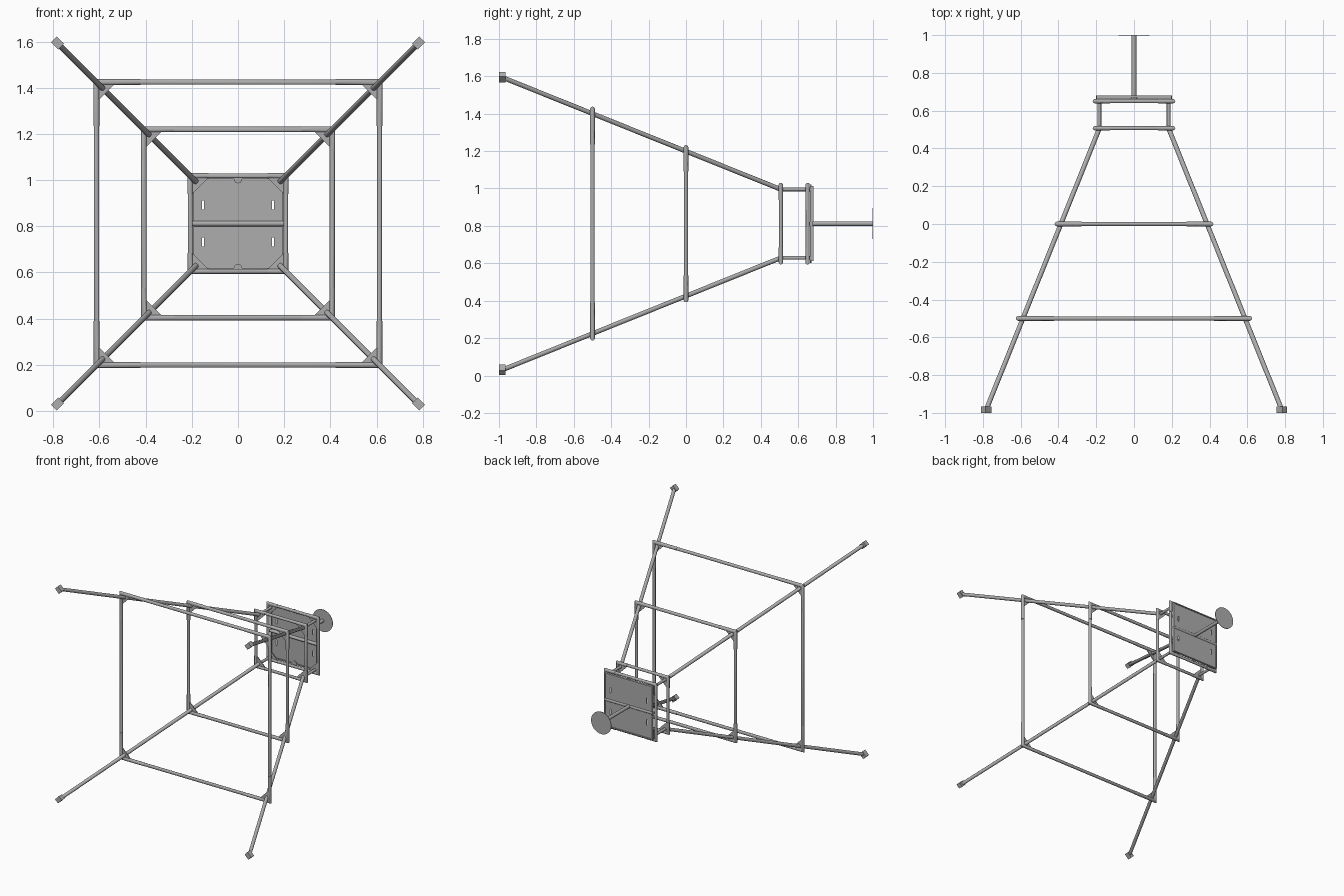
import bpy, bmesh, math
from mathutils import Vector, Matrix

if "Cube" in bpy.data.objects:
    bpy.data.objects.remove(bpy.data.objects["Cube"])

CZ = 0.812         # height of the long axis
SEG = 12
CORNERS = [(1, 1), (-1, 1), (-1, -1), (1, -1)]


def material(name, grey):
    m = bpy.data.materials.new(name)
    m.use_nodes = True
    col = (grey, grey, grey, 1)
    m.diffuse_color = col
    m.node_tree.nodes["Principled BSDF"].inputs["Base Color"].default_value = col
    return m


steel = material("grey steel", 0.42)


def finish(bm, name, smooth=True):
    bmesh.ops.recalc_face_normals(bm, faces=bm.faces)
    me = bpy.data.meshes.new(name)
    bm.to_mesh(me)
    bm.free()
    if smooth:
        me.shade_smooth()
        me.set_sharp_from_angle(angle=math.radians(35))
    me.materials.append(steel)
    ob = bpy.data.objects.new(name, me)
    bpy.context.collection.objects.link(ob)
    return ob


def add_tube(bm, a, b, r, seg=SEG):
    a, b = Vector(a), Vector(b)
    turn = (b - a).to_track_quat('Z', 'Y').to_matrix().to_4x4()
    bmesh.ops.create_cone(bm, cap_ends=True, segments=seg, radius1=r, radius2=r,
                          depth=(b - a).length,
                          matrix=Matrix.Translation((a + b) / 2) @ turn)


def tube(name, a, b, r, seg=SEG):
    bm = bmesh.new()
    add_tube(bm, a, b, r, seg)
    finish(bm, name)


def add_box(bm, centre, size, spin=0):
    bmesh.ops.create_cube(bm, size=1, matrix=Matrix.Translation(centre)
                          @ Matrix.Rotation(spin, 4, 'Y') @ Matrix.Diagonal((*size, 1)))


def sweep(bm, rings, closed=False):
    loops = [[bm.verts.new(p) for p in ring] for ring in rings]
    pairs = list(zip(loops, loops[1:] + loops[:1]))
    for p, q in pairs if closed else pairs[:-1]:
        for i in range(len(p)):
            j = (i + 1) % len(p)
            bm.faces.new((p[i], p[j], q[j], q[i]))
    if not closed:
        bm.faces.new(loops[0])
        bm.faces.new(loops[-1])


def ring(y, h, r, sx, sz, cut_x=None, cut_z=None):
    """Mitred tube section at a corner, or a straight one where cut."""
    out = []
    for i in range(SEG):
        a = math.tau * i / SEG
        d = h + r * math.cos(a)
        x = sx * (d if cut_x is None else cut_x)
        z = sz * (d if cut_z is None else cut_z)
        out.append((x, y + r * math.sin(a), CZ + z))
    return out


def square_frame(name, y, h, r, sleeve):
    bm = bmesh.new()
    sweep(bm, [ring(y, h, r * 0.92, *c) for c in CORNERS], True)
    for sx, sz in CORNERS:
        # Corner sleeve, mitred
        sweep(bm, [ring(y, h, r, sx, sz, cut_x=h - sleeve), ring(y, h, r, sx, sz),
                   ring(y, h, r, sx, sz, cut_z=h - sleeve)])
        # Triangular gusset plate
        tri = [(h, h), (h - 0.088, h), (h, h - 0.088)]
        sweep(bm, [[(sx * u, y + dy, CZ + sz * v) for u, v in tri] for dy in (-0.003, 0.003)])
    finish(bm, name)


# Bracing frames, wide to narrow
square_frame("wide_frame", -0.5, 0.613, 0.0125, 0.19)
square_frame("middle_frame", 0.0, 0.408, 0.0125, 0.13)
square_frame("narrow_frame", 0.507, 0.207, 0.0115, 0.08)
square_frame("panel_frame", 0.65, 0.207, 0.0115, 0.08)

# Splayed legs, their feet and the short spacers
for sx, sz in CORNERS:
    tag = ("upper_" if sz > 0 else "lower_") + ("left" if sx > 0 else "right")
    tube(tag + "_leg", (sx * 0.783, -0.985, CZ + sz * 0.783),
         (sx * 0.183, 0.507, CZ + sz * 0.183), 0.0125)
    tube(tag + "_spacer", (sx * 0.183, 0.5, CZ + sz * 0.183),
         (sx * 0.183, 0.668, CZ + sz * 0.183), 0.01)
    bm = bmesh.new()
    add_box(bm, (sx * 0.782, -0.983, CZ + sz * 0.782), (0.034, 0.034, 0.044),
            math.atan2(sx, sz))
    finish(bm, tag + "_foot", False)

# Two slotted panels with a shallow rim
W, INNER, OUTER = 0.198, 0.009, 0.2
for sz, name in ((1, "upper_panel"), (-1, "lower_panel")):
    bm = bmesh.new()
    xs = [-W, -0.156, -0.147, 0, 0.147, 0.156, W]
    zs = [INNER, 0.06, 0.1, OUTER]
    grid = [[bm.verts.new((x, 0.672, CZ + sz * z)) for z in zs] for x in xs]
    for i in range(len(xs) - 1):
        for j in range(len(zs) - 1):
            if j == 1 and i in (1, 4):
                continue
            bm.faces.new((grid[i][j], grid[i + 1][j], grid[i + 1][j + 1], grid[i][j + 1]))
    mod = finish(bm, name, False).modifiers.new("thickness", 'SOLIDIFY')
    mod.thickness, mod.offset = 0.005, 0

    bm = bmesh.new()
    add_box(bm, (0, 0.672, CZ + sz * (OUTER - 0.004)), (2 * W, 0.018, 0.008))
    for sx in (-1, 1):
        add_box(bm, (sx * (W - 0.004), 0.672, CZ + sz * (INNER + OUTER) / 2),
                (0.008, 0.018, OUTER - INNER))
    # Round lug at the middle of the edge
    add_tube(bm, (0, 0.663, CZ + sz * 0.192), (0, 0.67, CZ + sz * 0.192), 0.018, 16)
    finish(bm, name + "_rim")

# Cross bar between the panels, mast and end disc
tube("cross_bar", (-0.2, 0.668, CZ), (0.2, 0.668, CZ), 0.012)
tube("mast", (0, 0.668, CZ), (0, 0.998, CZ), 0.0125)
tube("end_disc", (0, 0.997, CZ), (0, 1.0, CZ), 0.083, 32)
